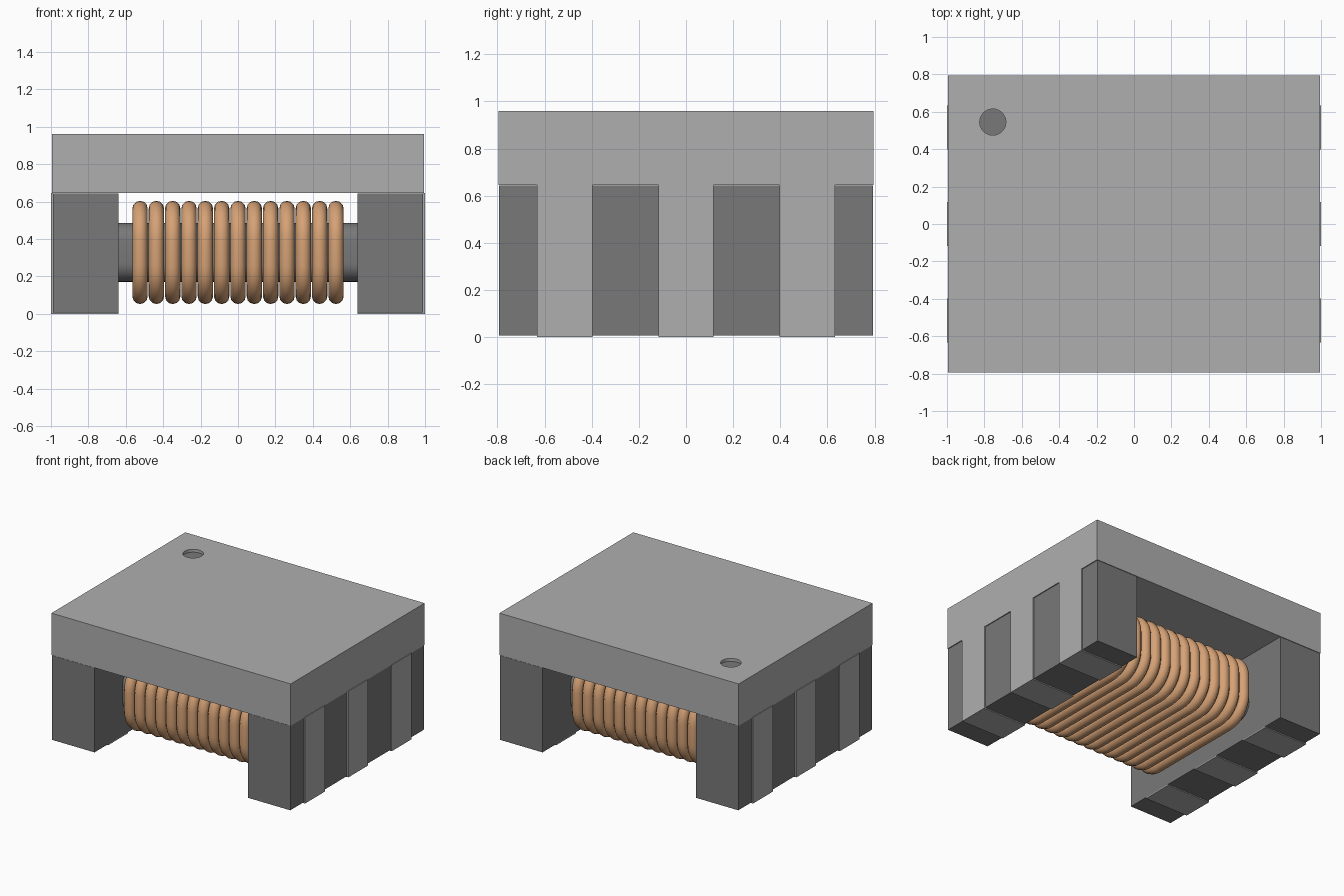
import bpy, bmesh, math

cube = bpy.data.objects.get("Cube")
if cube:
    bpy.data.objects.remove(cube, do_unlink=True)


def material(name, rgb):
    m = bpy.data.materials.new(name)
    m.use_nodes = True
    m.diffuse_color = (*rgb, 1)
    m.node_tree.nodes["Principled BSDF"].inputs["Base Color"].default_value = (*rgb, 1)
    return m


LIGHT = material("light grey", (0.43, 0.43, 0.43))
DARK = material("dark grey", (0.19, 0.19, 0.19))
COPPER = material("copper", (0.67, 0.36, 0.18))


def add(name, data, mat):
    data.materials.append(mat)
    ob = bpy.data.objects.new(name, data)
    bpy.context.collection.objects.link(ob)
    return ob


def select(ob):
    bpy.ops.object.select_all(action='DESELECT')
    ob.select_set(True)
    bpy.context.view_layer.objects.active = ob


def prism(name, pts, vec, mat):
    """Extrude a closed outline along a vector."""
    bm = bmesh.new()
    face = bm.faces.new([bm.verts.new(p) for p in pts])
    ext = bmesh.ops.extrude_face_region(bm, geom=[face])
    bmesh.ops.translate(bm, vec=vec, verts=[g for g in ext["geom"] if isinstance(g, bmesh.types.BMVert)])
    bmesh.ops.recalc_face_normals(bm, faces=bm.faces)
    me = bpy.data.meshes.new(name)
    bm.to_mesh(me)
    bm.free()
    return add(name, me, mat)


def box(name, x0, x1, y0, y1, z0, z1, mat):
    return prism(name, [(x0, y0, z0), (x1, y0, z0), (x1, y1, z0), (x0, y1, z0)], (0, 0, z1 - z0), mat)


def disc(name, x, y, z, r, h, mat):
    ring = [2 * math.pi * i / 40 for i in range(40)]
    return prism(name, [(x + r * math.cos(a), y + r * math.sin(a), z) for a in ring], (0, 0, h), mat)


def rounded_rect(x, hy, hz, r, zc, n=8):
    """Rounded rectangle outline in the plane at x."""
    pts = []
    for q, (sy, sz) in enumerate([(1, 1), (-1, 1), (-1, -1), (1, -1)]):
        for i in range(n + 1):
            a = math.pi / 2 * (q + i / n)
            pts.append((x, sy * (hy - r) + r * math.cos(a), zc + sz * (hz - r) + r * math.sin(a)))
    return pts


# Lid with a round recess as orientation mark
lid = box("lid", -0.995, 0.995, -0.795, 0.795, 0.645, 0.96, LIGHT)
cutter = disc("recess_cutter", -0.755, 0.545, 0.935, 0.07, 0.1, LIGHT)
cutter.hide_render = True
mod = lid.modifiers.new("recess", 'BOOLEAN')
mod.operation = 'DIFFERENCE'
mod.solver = 'EXACT'
mod.object = cutter
select(lid)
bpy.ops.object.modifier_apply(modifier=mod.name)
bpy.data.objects.remove(cutter, do_unlink=True)
disc("orientation_mark", -0.755, 0.545, 0.934, 0.07, 0.004, DARK)

# Legs and their L-shaped contact pads
for s, side in ((1, "left"), (-1, "right")):
    box(f"{side}_leg", *sorted((s * 0.638, s * 0.99)), -0.793, 0.793, 0.008, 0.643, DARK)
    for i, y in enumerate((-0.515, 0, 0.515)):
        outline = [(0.638, 0), (1.0, 0), (1.0, 0.647), (0.99, 0.647), (0.99, 0.008), (0.638, 0.008)]
        prism(f"{side}_pad_{i + 1}", [(s * x, y - 0.1175, z) for x, z in outline], (0, 0.235, 0), LIGHT)

# Winding core between the legs
core = prism("core", rounded_rect(-0.64, 0.46, 0.157, 0.1, 0.328), (1.28, 0, 0), DARK)
select(core)
bpy.ops.object.shade_smooth_by_angle()

# Wire turns around the core
curve = bpy.data.curves.new("wire_coil", 'CURVE')
curve.dimensions = '3D'
curve.bevel_depth = 0.041
curve.bevel_resolution = 4
for i in range(13):
    pts = rounded_rect((i - 6) * 0.0873, 0.535, 0.235, 0.165, 0.328)
    sp = curve.splines.new('POLY')
    sp.points.add(len(pts) - 1)
    for p, co in zip(sp.points, pts):
        p.co = (*co, 1)
    sp.use_cyclic_u = True
    sp.use_smooth = True
coil = add("wire_coil", curve, COPPER)
select(coil)
bpy.ops.object.convert(target='MESH')
bpy.ops.object.shade_smooth()
